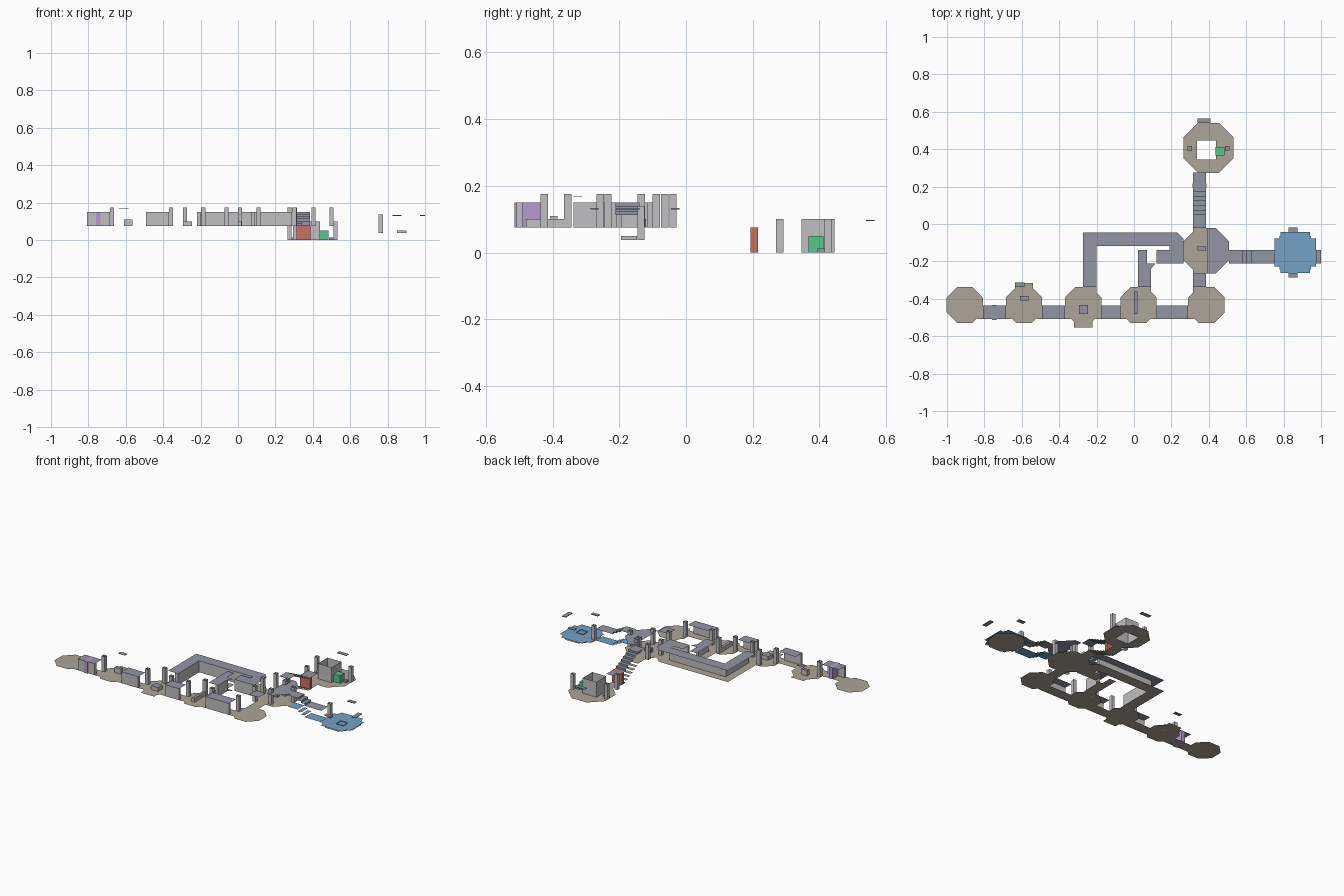
import bpy, bmesh, math
from mathutils import Vector

cube = bpy.data.objects.get("Cube")
if cube:
    bpy.data.objects.remove(cube, do_unlink=True)


def material(name, rgb):
    m = bpy.data.materials.new(name)
    m.use_nodes = True
    m.diffuse_color = (*rgb, 1)
    m.node_tree.nodes["Principled BSDF"].inputs["Base Color"].default_value = (*rgb, 1)
    return m


TAN = material("tan_floor", (.42, .375, .315))
SLATE = material("slate_roof", (.29, .305, .37))
GRAY = material("gray_wall", (.53, .53, .54))
BLUE = material("blue_water", (.17, .36, .56))
RED = material("red_door", (.58, .16, .13))
GREEN = material("green_chest", (.09, .58, .27))
PURPLE = material("purple_door", (.46, .33, .63))

LEVEL, TALL, POST = .075, .075, .1     # main floor, corridor height, post height
POOL_Z = .0375


def finish(name, bm, mat):
    mesh = bpy.data.meshes.new(name)
    bm.to_mesh(mesh)
    bm.free()
    mesh.materials.append(mat)
    ob = bpy.data.objects.new(name, mesh)
    bpy.context.collection.objects.link(ob)
    return ob


def box(name, x0, x1, y0, y1, z0, z1, mat=GRAY, capped=True):
    bm = bmesh.new()
    bmesh.ops.create_cube(bm, size=1)
    for v in bm.verts:
        v.co = Vector(((x0 + x1) / 2 + v.co.x * (x1 - x0),
                       (y0 + y1) / 2 + v.co.y * (y1 - y0),
                       (z0 + z1) / 2 + v.co.z * (z1 - z0)))
    if not capped:
        bm.normal_update()
        ends = [f for f in bm.faces if abs(f.normal.z) > .9]
        bmesh.ops.delete(bm, geom=ends, context='FACES')
    return finish(name, bm, mat)


def sheet(name, pts, z, mat):
    bm = bmesh.new()
    face = bm.faces.new([bm.verts.new((x, y, z)) for x, y in pts])
    bm.normal_update()
    if face.normal.z < 0:
        face.normal_flip()
    return finish(name, bm, mat)


def rect(name, x0, x1, y0, y1, z, mat):
    return sheet(name, [(x0, y0), (x1, y0), (x1, y1), (x0, y1)], z, mat)


def octagon(cx, cy, half):
    r = half / math.cos(math.pi / 8)
    return [(cx + r * math.cos(a), cy + r * math.sin(a))
            for a in (math.pi / 8 + i * math.pi / 4 for i in range(8))]


def post(name, x, y, z=LEVEL):
    box(name, x, x + .022, y, y + .022, z, z + POST, GRAY, False)


# Row of small rooms, with corridors joining them
S0, S1 = -.508, -.436
centres = [-.905, -.588, -.272, .024, .387]
for i, cx in enumerate(centres):
    sheet(f"room_floor_{i}", octagon(cx, -.433, .097), LEVEL, TAN)
for i, (a, b) in enumerate(zip(centres, centres[1:])):
    x0, x1 = a + .097, b - .097
    rect(f"row_corridor_floor_{i}", x0 - .03, x1 + .03, S0, S1, LEVEL + .0005, TAN)
    rect(f"row_corridor_roof_{i}", x0, x1, S0, S1, LEVEL + TALL, SLATE)
    box(f"row_corridor_wall_{i}", x0, x1, S0, S0 + .018, LEVEL, LEVEL + TALL, GRAY, False)
    post(f"row_door_post_{i}", x1, S1)
    if i in (2, 3):
        post(f"row_near_post_{i}", x0 - .022, S1)
box("purple_door", -.76, -.735, -.514, -.434, LEVEL, LEVEL + TALL, PURPLE)

# Room doorways and furnishings
rect("north_alcove_floor", -.635, -.54, -.36, -.315, LEVEL + .0005, TAN)
rect("south_alcove_floor", -.32, -.222, -.553, -.50, LEVEL + .0005, TAN)
box("north_alcove_lintel", -.635, -.585, -.337, -.312, .166, .168, SLATE)
box("small_altar", -.61, -.565, -.408, -.386, LEVEL, .11)
box("square_block", -.295, -.245, -.48, -.432, LEVEL, .1)
box("room_divider", 0, .02, -.48, -.36, LEVEL, .1)
for o in bpy.data.objects:
    if o.name in ("small_altar", "square_block", "room_divider"):
        # slate tops on the furniture
        o.data.materials.append(SLATE)
        for p in o.data.polygons:
            p.material_index = int(p.normal.z > .9)
post("passage_post_west", -.295, -.366)
post("passage_post_middle", 0, -.366)

# Long winding passage: open outside, walled along the inside
outline = [(-.272, -.337), (-.272, -.045), (.23, -.045), (.265, -.08), (.265, -.21),
           (.12, -.21), (.12, -.14), (.19, -.14), (.19, -.117), (-.2, -.117), (-.2, -.337)]
sheet("passage_floor", outline, LEVEL, TAN)
sheet("passage_roof", outline, LEVEL + TALL, SLATE)
top = LEVEL + TALL
box("passage_wall_west", -.22, -.2, -.337, -.117, LEVEL, top, GRAY, False)
box("passage_wall_north", -.22, .19, -.117, -.099, LEVEL, top, GRAY, False)
box("passage_wall_south", .12, .265, -.21, -.192, LEVEL, top, GRAY, False)
rect("passage_entry_floor", -.272, -.2, -.38, -.337, LEVEL + .0005, TAN)

# Short passage from the middle room
outline = [(.022, -.337), (.022, -.14), (.07, -.14), (.07, -.21), (.115, -.212),
           (.09, -.24), (.09, -.337)]
sheet("short_passage_floor", outline, LEVEL, TAN)
sheet("short_passage_roof", outline, top, SLATE)
box("short_passage_wall", .072, .09, -.337, -.23, LEVEL, top, GRAY, False)
rect("short_passage_entry", .022, .09, -.38, -.337, LEVEL + .0005, TAN)

# Hub room, half roofed
HX, HY, HALF = .387, -.143, .122
hub = octagon(HX, HY, HALF)
sheet("hub_floor", hub, LEVEL, TAN)
east = [p for p in hub if p[0] > HX]
east.sort(key=lambda p: p[1])
sheet("hub_half_roof", [(.393, HY - HALF)] + east + [(.393, HY + HALF)], top, SLATE)
for name, x, y in (("west", .265, -.145), ("east", .488, -.145),
                   ("north", .293, -.05), ("south", .293, -.268),
                   ("north_inner", .393, -.075), ("centre", .393, -.1),
                   ("south_inner", .393, -.245)):
    post("hub_post_" + name, x, y)
box("hub_block", .34, .385, -.142, -.12, LEVEL, .1, SLATE)
L0, L1 = .315, .386
rect("hub_south_floor", L0, L1, -.37, -.23, LEVEL + .0005, TAN)
rect("hub_south_roof", L0, L1, -.337, -.265, top, SLATE)
rect("hub_north_floor", L0, L1, -.06, -.02, LEVEL + .0005, TAN)


# Stepped passages: ribbon roof with risers, loose floor treads
def stepped(name, start, end, first, count, at, floor_mat):
    edges = [start] + [first + .025 * i for i in range(count)] + [end]
    bm = bmesh.new()
    rows = []
    for i, (a, b) in enumerate(zip(edges, edges[1:])):
        z = top - .0125 * i
        rows += [(a, z), (b, z)]
        (x0, y0), (x1, y1) = at(a), at(b)
        rect(f"{name}_tread_{i}", min(x0, x1), max(x0, x1) + (.071 if x0 == x1 else 0),
             min(y0, y1), max(y0, y1) + (.071 if y0 == y1 else 0), z - TALL, floor_mat)
    pairs = []
    for t, z in rows:
        x, y = at(t)
        dx, dy = (.071, 0) if at(0)[0] == at(1)[0] else (0, .071)
        pairs.append((bm.verts.new((x, y, z)), bm.verts.new((x + dx, y + dy, z))))
    for p, q in zip(pairs, pairs[1:]):
        bm.faces.new((p[0], p[1], q[1], q[0]))
    bmesh.ops.recalc_face_normals(bm, faces=bm.faces)
    bm.normal_update()
    if sum(f.normal.z for f in bm.faces) < 0:
        bmesh.ops.reverse_faces(bm, faces=bm.faces)
    finish(name + "_roof", bm, SLATE)


stepped("north_stairs", -.021, .275, .05, 6, lambda t: (L0, t), TAN)
stepped("pool_stairs", .509, .752, .58, 3, lambda t: (t, -.211), BLUE)
box("red_door", L0 - .002, L1 + .002, .194, .216, 0, TALL, RED)

# Pool room
PX, PY = .862, -.153
sheet("pool_floor", octagon(PX, PY, .108), POOL_Z, TAN)
cross = [(.11, .075), (.085, .075), (.085, .09), (.078, .09), (.078, .11)]
quarter = cross + [(-x, y) for x, y in reversed(cross)]
sheet("pool_water", [(PX + x, PY + y) for x, y in quarter]
      + [(PX - x, PY - y) for x, y in quarter], POOL_Z + .008, BLUE)
box("pool_plinth", .85, .9, -.195, -.147, POOL_Z, POOL_Z + .012, GRAY, False)
post("pool_post", .752, -.146, POOL_Z)
for name, x0, x1, y0, y1 in (("north", .825, .875, -.045, -.02),
                             ("south", .825, .875, -.286, -.262),
                             ("east", .972, 1, -.211, -.14)):
    box(f"pool_{name}_lintel", x0, x1, y0, y1, .129, .133, SLATE)

# Low room with a square shaft
bm = bmesh.new()
bm.faces.new([bm.verts.new((x, y, 0)) for x, y in octagon(.398, .407, .134)])
for co, no in (((.338, 0, 0), (1, 0, 0)), ((.438, 0, 0), (1, 0, 0)),
               ((0, .346, 0), (0, 1, 0)), ((0, .446, 0), (0, 1, 0))):
    bmesh.ops.bisect_plane(bm, geom=bm.verts[:] + bm.edges[:] + bm.faces[:],
                           plane_co=co, plane_no=no)
hole = [f for f in bm.faces if (f.calc_center_median() - Vector((.388, .396, 0))).length < .02]
bmesh.ops.delete(bm, geom=hole, context='FACES')
finish("low_room_floor", bm, TAN)
box("shaft_walls", .338, .438, .346, .446, 0, POST, GRAY, False)
box("green_chest", .436, .485, .367, .412, 0, .05, GREEN)
for name, x in (("west", .287), ("east", .486)):
    box(f"low_room_{name}_slab", x, x + .024, .394, .417, 0, .012, SLATE)
post("low_room_post_west", .265, .415, 0)
post("low_room_post_east", .511, .415, 0)
post("low_room_post_south", L0 - .022, .27, 0)
box("low_room_lintel", .34, .41, .54, .565, .094, .097, SLATE)
